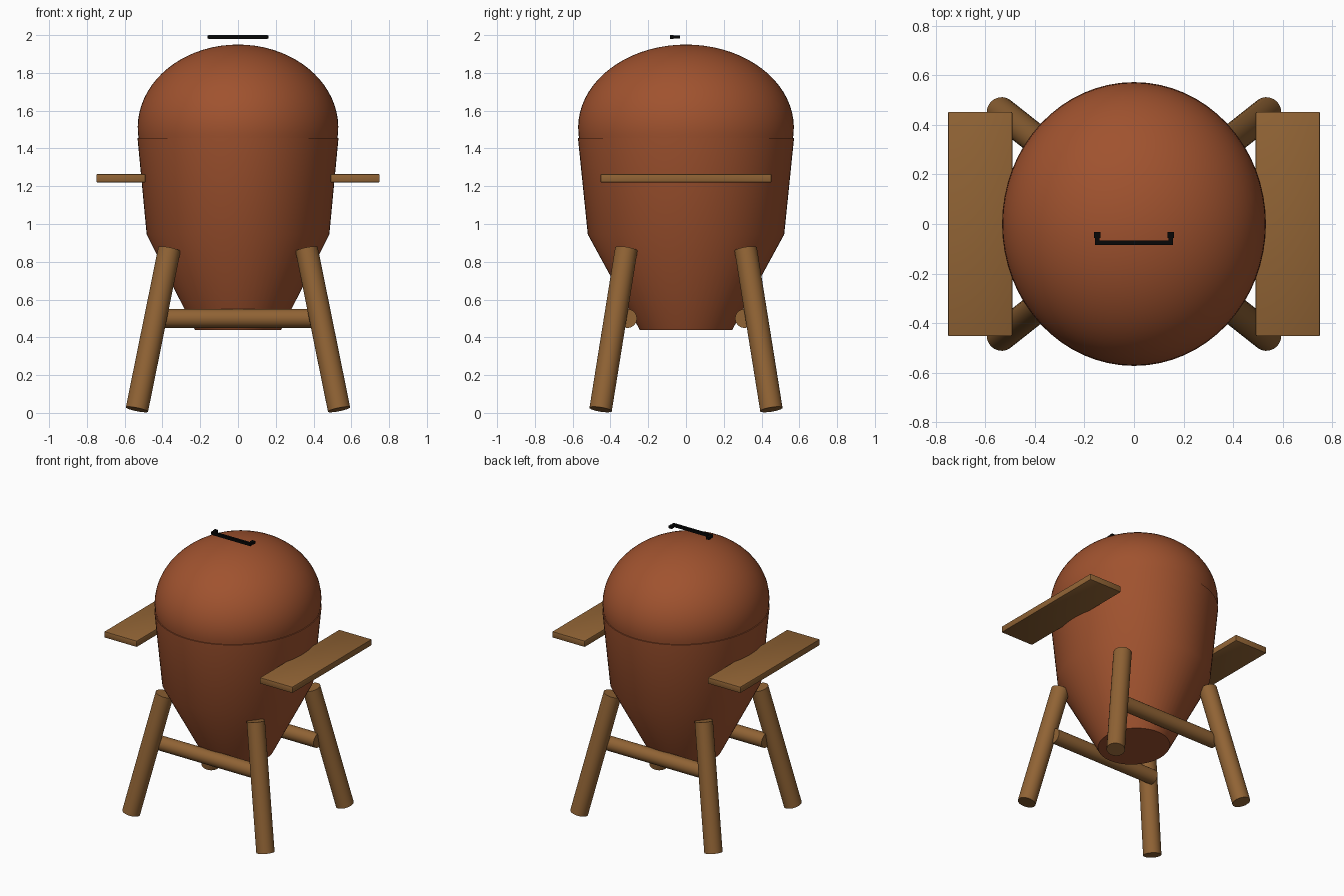
import bpy, bmesh, math
from mathutils import Vector

cube = bpy.data.objects.get("Cube")
if cube:
    bpy.data.objects.remove(cube, do_unlink=True)


def material(name, color):
    m = bpy.data.materials.new(name)
    m.use_nodes = True
    m.diffuse_color = (*color, 1)
    m.node_tree.nodes["Principled BSDF"].inputs["Base Color"].default_value = (*color, 1)
    return m


clay = material("terracotta", (0.35, 0.085, 0.028))
wood = material("brown wood", (0.28, 0.125, 0.035))
iron = material("black iron", (0.002, 0.002, 0.002))


def add_object(name, bm, mat, smooth=True):
    bmesh.ops.recalc_face_normals(bm, faces=bm.faces)
    mesh = bpy.data.meshes.new(name)
    bm.to_mesh(mesh)
    bm.free()
    mesh.materials.append(mat)
    ob = bpy.data.objects.new(name, mesh)
    bpy.context.collection.objects.link(ob)
    if smooth:
        bpy.ops.object.select_all(action="DESELECT")
        ob.select_set(True)
        bpy.context.view_layer.objects.active = ob
        bpy.ops.object.shade_smooth_by_angle(angle=math.radians(28))
    return ob


def lathe(name, profile, mat, steps=64, squash=0.93):
    """Spin a (radius, z) profile into a slightly oval solid."""
    bm = bmesh.new()
    verts = [bm.verts.new((r, 0, z)) for r, z in profile]
    edges = [bm.edges.new(pair) for pair in zip(verts, verts[1:])]
    bmesh.ops.spin(bm, geom=verts + edges, cent=(0, 0, 0), axis=(0, 0, 1),
                   angle=math.tau, steps=steps)
    bmesh.ops.remove_doubles(bm, verts=bm.verts, dist=0.0005)
    bmesh.ops.scale(bm, verts=bm.verts, vec=(squash, 1, 1))
    return add_object(name, bm, mat)


def rod(name, start, end, radius, mat):
    start, end = Vector(start), Vector(end)
    axis = end - start
    bm = bmesh.new()
    bmesh.ops.create_cone(bm, cap_ends=True, segments=32, radius1=radius,
                          radius2=radius, depth=axis.length)
    ob = add_object(name, bm, mat)
    ob.location = (start + end) / 2
    ob.rotation_euler = axis.to_track_quat("Z", "Y").to_euler()
    return ob


def box(name, center, size, mat, bevel=0.0):
    bm = bmesh.new()
    bmesh.ops.create_cube(bm, size=1)
    bmesh.ops.scale(bm, verts=bm.verts, vec=size)
    if bevel:
        bmesh.ops.bevel(bm, geom=bm.edges[:], offset=bevel, segments=2,
                        profile=0.5, affect="EDGES")
    ob = add_object(name, bm, mat, smooth=bool(bevel))
    ob.location = center
    return ob


# Tapered pot with a narrow foot and a flat rim
lathe("pot", [(0, 0.44), (0.245, 0.44), (0.52, 0.945), (0.572, 1.455),
              (0.55, 1.457), (0, 1.457)], clay)

# Domed lid, narrowing a little where it meets the rim
mid, rise = 1.51, 0.44
angles = [math.radians(-9 + 99 * i / 20) for i in range(21)]
lathe("lid", [(0, mid + rise * math.sin(angles[0]))] +
      [(0.571 * math.cos(a), mid + rise * math.sin(a)) for a in angles], clay)

# Splayed legs
for sx, side in ((1, "left"), (-1, "right")):
    for sy, end in ((-1, "front"), (1, "back")):
        rod(f"{end}_{side}_leg", (sx * 0.535, sy * 0.452, 0.018),
            (sx * 0.363, sy * 0.316, 0.867), 0.06, wood)

    # Side shelves
    box(f"{side}_shelf", (sx * 0.62, 0, 1.242), (0.26, 0.905, 0.045), wood, 0.006)

    # Handle arms
    box(f"{side}_handle_arm", (sx * 0.148, -0.058, 1.99), (0.018, 0.05, 0.018), iron)
    box(f"{side}_handle_foot", (sx * 0.148, -0.044, 1.99), (0.025, 0.024, 0.018), iron)

# Rungs joining the legs
for sy, end in ((-1, "front"), (1, "back")):
    rod(f"{end}_rung", (-0.42, sy * 0.31, 0.5), (0.42, sy * 0.31, 0.5), 0.05, wood)

# Handle bar
box("handle_bar", (0, -0.076, 1.99), (0.314, 0.018, 0.02), iron)
